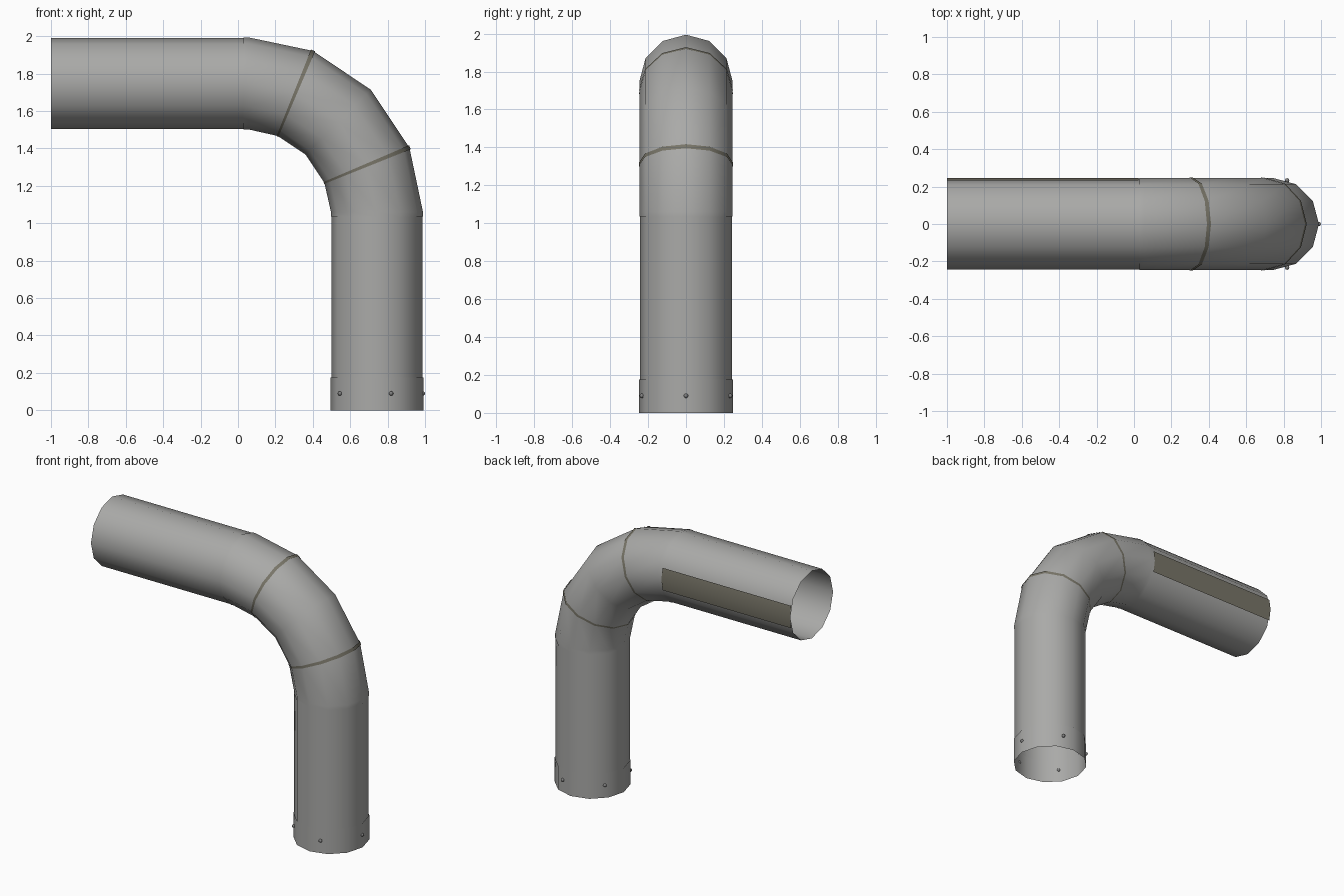
import bpy, bmesh, math
from mathutils import Vector, Matrix

if "Cube" in bpy.data.objects:
    bpy.data.objects.remove(bpy.data.objects["Cube"])

R, BEND = 0.243, 0.708                 # pipe radius, bend radius
CX, CZ = 0.035, 1.04                   # centre of the bend
SIDES = 12


def material(name, rgb):
    m = bpy.data.materials.new(name)
    m.diffuse_color = (*rgb, 1)
    m.use_nodes = True
    m.node_tree.nodes["Principled BSDF"].inputs["Base Color"].default_value = m.diffuse_color
    return m


steel = material("galvanised grey", (0.40, 0.40, 0.39))
seam = material("sealant brown grey", (0.19, 0.18, 0.14))
dark = material("screw grey", (0.22, 0.22, 0.22))


def finish(name, bm, mat):
    bmesh.ops.recalc_face_normals(bm, faces=bm.faces)
    me = bpy.data.meshes.new(name)
    bm.to_mesh(me)
    bm.free()
    ob = bpy.data.objects.new(name, me)
    bpy.context.collection.objects.link(ob)
    me.materials.append(mat)
    bpy.ops.object.select_all(action='DESELECT')
    ob.select_set(True)
    bpy.context.view_layer.objects.active = ob
    bpy.ops.object.shade_smooth_by_angle(angle=math.radians(50))
    return ob


def station(t, shift=0.0):
    """Point on the pipe run: bend angle t in degrees, plus a shift along the run."""
    a = math.radians(t)
    out = Vector((math.sin(a), 0, math.cos(a)))
    along = Vector((math.cos(a), 0, -math.sin(a)))
    return Vector((CX, 0, CZ)) + out * BEND + along * shift, out


def tube(name, rings, mat, angles=None):
    """Skin rings of (t, shift, radius); angles limits the cross-section."""
    bm = bmesh.new()
    closed = angles is None
    angles = angles or [i * 360 / SIDES for i in range(SIDES)]
    rows = []
    for t, shift, r in rings:
        c, out = station(t, shift)
        rows.append([bm.verts.new(c + out * r * math.cos(math.radians(a))
                                  + Vector((0, r * math.sin(math.radians(a)), 0)))
                     for a in angles])
    n = len(angles)
    for lo, hi in zip(rows, rows[1:]):
        for i in range(n if closed else n - 1):
            j = (i + 1) % n
            bm.faces.new((lo[i], lo[j], hi[j], hi[i]))
    return finish(name, bm, mat)


# Straight pipes
tube("horizontal_pipe", [(0, -1 - CX, R), (0, 0.015, R)], steel)
tube("vertical_pipe", [(90, -0.01, R), (90, CZ - 0.16, R)], steel)

# Segmented elbow with a short sleeve at each end
E = R + 0.003
tube("elbow", [(0, -0.005, E), (0, 0.02, E), (22.5, 0, E), (45, 0, E),
               (67.5, 0, E), (90, -0.02, E), (90, 0.005, E)], steel)

# Sealant bands around two elbow joints
for side, t in (("upper", 22.5), ("lower", 67.5)):
    tube(side + "_joint_band", [(t - 0.7, 0, E + 0.003), (t + 0.7, 0, E + 0.003)], seam)

# Seam strip along the back of the horizontal pipe
tube("back_seam_strip", [(0, -1 - CX, R + 0.004), (0, -0.012, R + 0.004)], seam,
     angles=[71, 90, 109])

# Bottom collar
C = R + 0.005
tube("bottom_collar", [(90, CZ - 0.175, C), (90, CZ, C)], steel)

# Screws around the collar
for i in range(5):
    a = math.radians(72 * i)
    d = Vector((math.cos(a), math.sin(a), 0))
    bm = bmesh.new()
    bmesh.ops.create_uvsphere(bm, u_segments=8, v_segments=6, radius=0.012)
    pos = Vector((CX + BEND, 0, 0.09)) + d * (C - 0.003)
    bmesh.ops.translate(bm, verts=bm.verts, vec=pos)
    finish(f"collar_screw_{i + 1}", bm, dark)
